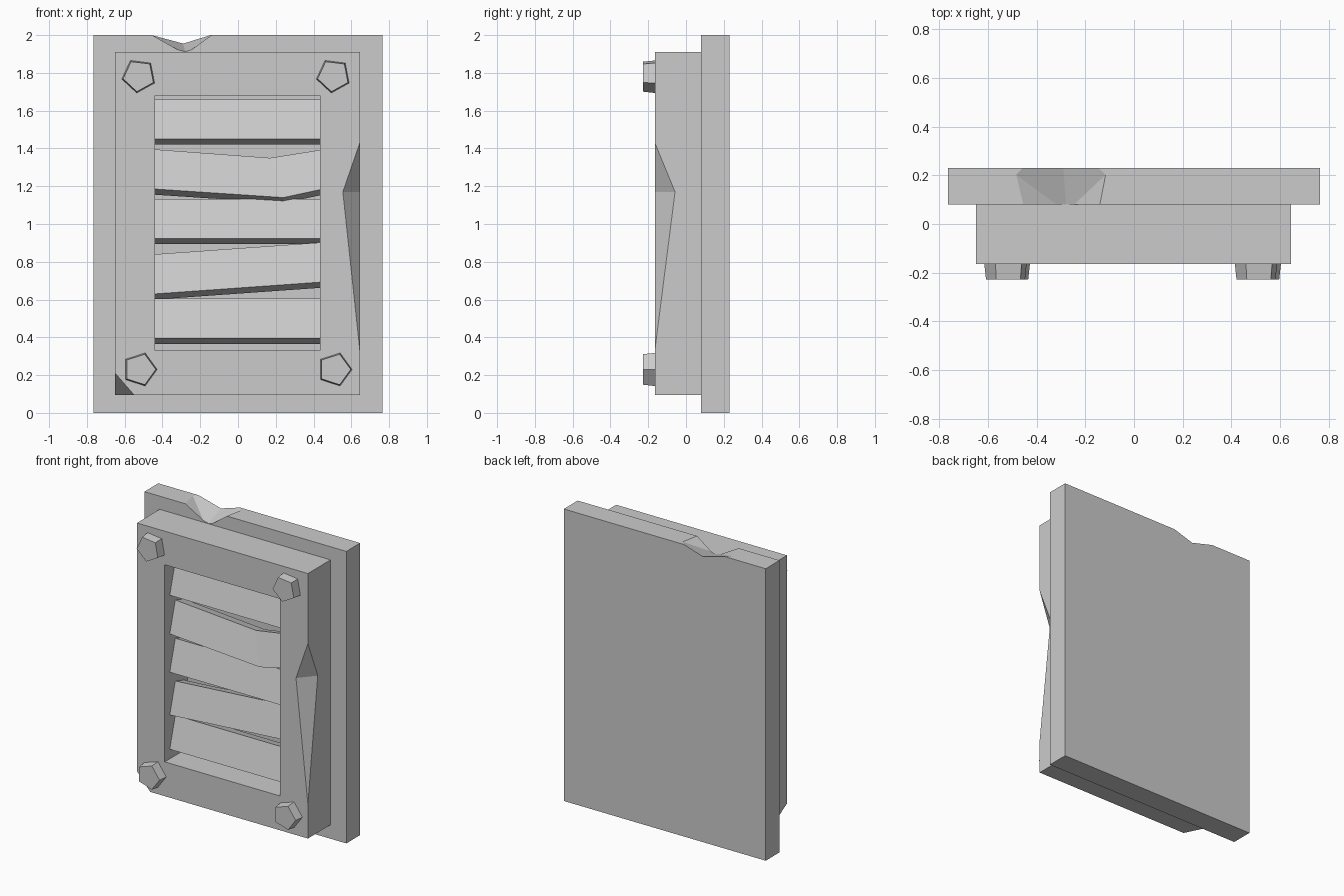
import bpy, bmesh, math
from mathutils import Vector as V

if "Cube" in bpy.data.objects:
    bpy.data.objects.remove(bpy.data.objects["Cube"], do_unlink=True)

stone = bpy.data.materials.new("plain grey")
stone.use_nodes = True
GREY = (0.6, 0.6, 0.6, 1)
stone.diffuse_color = GREY
stone.node_tree.nodes["Principled BSDF"].inputs["Base Color"].default_value = GREY


def finish(name, bm):
    bmesh.ops.recalc_face_normals(bm, faces=bm.faces[:])
    mesh = bpy.data.meshes.new(name)
    bm.to_mesh(mesh)
    bm.free()
    mesh.materials.append(stone)
    obj = bpy.data.objects.new(name, mesh)
    bpy.context.collection.objects.link(obj)
    return obj


def box(name, lo, hi):
    bm = bmesh.new()
    bmesh.ops.create_cube(bm, size=1)
    lo, hi = V(lo), V(hi)
    for v in bm.verts:
        v.co = (lo + hi) / 2 + v.co * (hi - lo)
    return finish(name, bm)


def hull(name, points):
    bm = bmesh.new()
    for p in points:
        bm.verts.new(p)
    bmesh.ops.convex_hull(bm, input=bm.verts[:])
    return finish(name, bm)


def cut(obj, cutter):
    cutter.hide_render = True
    mod = obj.modifiers.new("cut", "BOOLEAN")
    mod.operation, mod.solver, mod.object = "DIFFERENCE", "EXACT", cutter
    bpy.context.view_layer.objects.active = obj
    bpy.ops.object.modifier_apply(modifier=mod.name)
    bpy.data.objects.remove(cutter, do_unlink=True)


# Back plate with a V-shaped notch broken out of its top edge
plate = box("back_plate", (-0.765, 0.08, 0), (0.765, 0.23, 2))
front = [V((-0.445, 0.08, 2)), V((-0.28, 0.08, 1.912)), V((-0.15, 0.08, 2))]
back = [V((-0.43, 0.23, 2)), V((-0.29, 0.23, 1.955)), V((-0.17, 0.23, 2))]
for section in (front, back):
    for i in (0, 2):
        section[i] = section[i] * 2 - section[1]
notch = [f.lerp(b, t) for f, b in zip(front, back) for t in (-0.2, 1.2)]
cut(plate, hull("notch_cutter", notch))

# Raised frame with its rectangular opening
FRONT = -0.165
frame = box("frame", (-0.65, FRONT, 0.095), (0.645, 0.08, 1.91))
cut(frame, box("opening_cutter", (-0.44, -0.5, 0.33), (0.435, 0.5, 1.68)))

# Long chip in the left front edge
top, low = V((0.645, FRONT, 1.43)), V((0.645, FRONT, 0.33))
inner, side = V((0.555, FRONT, 1.17)), V((0.645, -0.058, 1.17))
mid = (inner + side) / 2
cut(frame, hull("edge_cutter", [inner * 2 - side, side * 2 - inner,
                                top * 2 - mid, low * 2 - mid]))

# Broken lower right front corner
a, b, c = V((-0.65, FRONT, 0.21)), V((-0.55, FRONT, 0.095)), V((-0.65, 0.035, 0.095))
center = (a + b + c) / 3
cut(frame, hull("corner_cutter", [center + (p - center) * 3 for p in (a, b, c)]
                + [V((-1, -0.7, -0.3))]))


# Tilted slats: each station is (x of top, x of bottom, vertical shift)
def slat(name, z, stations):
    bm = bmesh.new()
    rings = []
    for x_top, x_low, dz in stations:
        pts = [(x_top, -0.05, z), (x_low, -0.11, z - 0.21),
               (x_low, -0.014, z - 0.24), (x_top, 0.046, z - 0.03)]
        rings.append([bm.verts.new((x, y, h + dz)) for x, y, h in pts])
    for r, s in zip(rings, rings[1:]):
        for i in range(4):
            j = (i + 1) % 4
            bm.faces.new((r[i], r[j], s[j], s[i]))
    bm.faces.new(rings[0])
    bm.faces.new(rings[-1])
    finish(name, bm)


L, R = -0.44, 0.435
straight = [(L, L, 0), (R, R, 0)]
slat("slat_1", 1.66, straight)
slat("slat_2", 1.395, [(L, L, 0), (0.17, 0.24, -0.045), (R, R, -0.003)])
slat("slat_3", 1.133, straight)
slat("slat_4", 0.84, [(L, L, 0), (R, R, 0.062)])
slat("slat_5", 0.605, straight)

# Five-sided tapered bolts
bolts = {"upper_right": (-0.525, 1.785, -97), "upper_left": (0.505, 1.785, -97),
         "lower_right": (-0.52, 0.23, 0), "lower_left": (0.512, 0.23, 0)}
for place, (x, z, turn) in bolts.items():
    points = []
    for y, radius in ((FRONT, 0.092), (-0.228, 0.085)):
        for k in range(5):
            ang = math.radians(turn + 72 * k)
            points.append((x + radius * math.cos(ang), y, z + radius * math.sin(ang)))
    hull("bolt_" + place, points)
